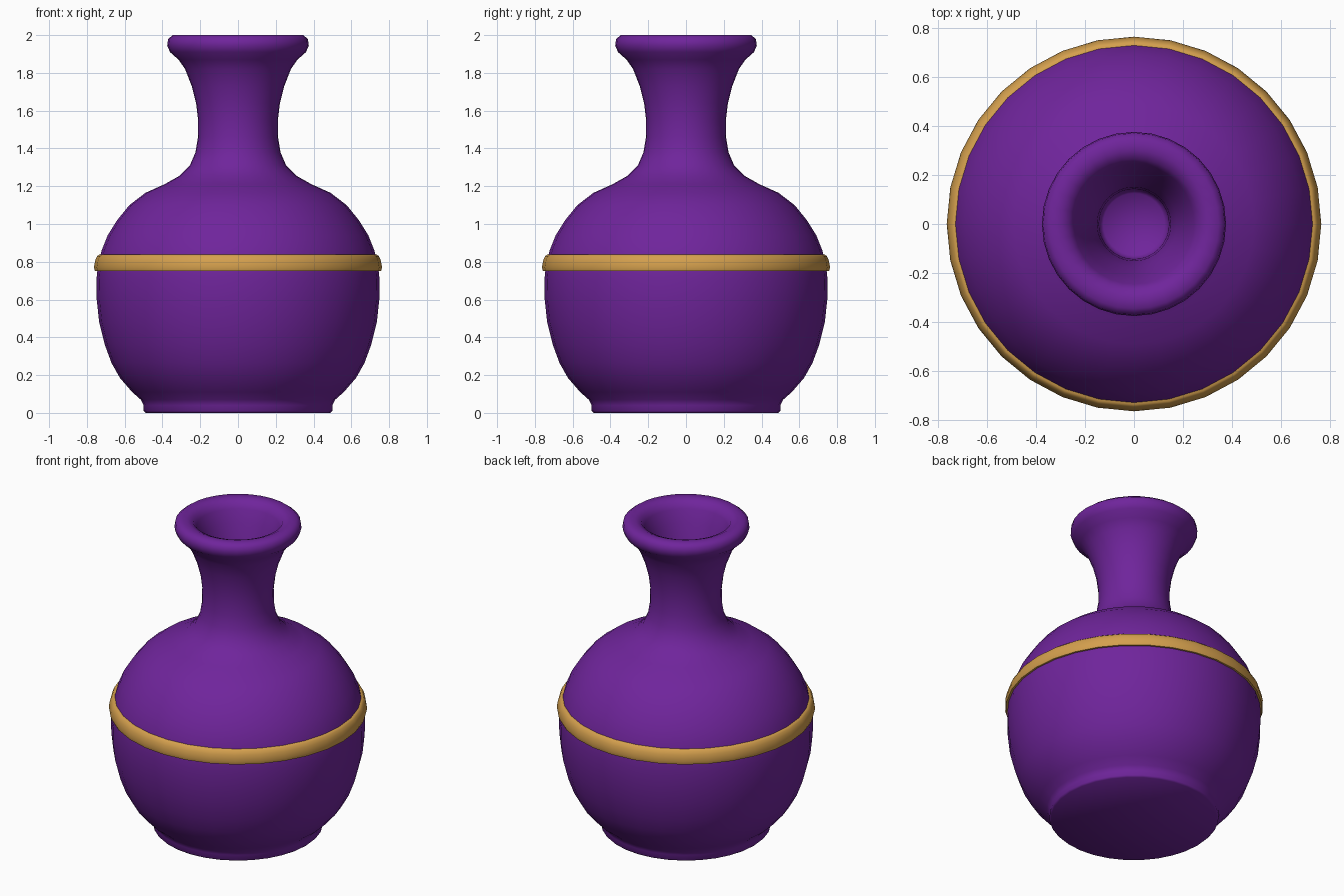
import bpy
import bmesh
import math

if "Cube" in bpy.data.objects:
    bpy.data.objects.remove(bpy.data.objects["Cube"], do_unlink=True)

SIDES = 32


def material(name, rgb):
    mat = bpy.data.materials.new(name)
    mat.use_nodes = True
    colour = (*rgb, 1.0)
    mat.diffuse_color = colour
    mat.node_tree.nodes["Principled BSDF"].inputs["Base Color"].default_value = colour
    return mat


def lathe(name, profile, mat, closed=False):
    """Spin a (radius, height) profile round the z axis."""
    bm = bmesh.new()
    verts = [bm.verts.new((r, 0, z)) for r, z in profile]
    edges = [bm.edges.new(pair) for pair in zip(verts, verts[1:])]
    if closed:
        edges.append(bm.edges.new((verts[-1], verts[0])))
    bmesh.ops.spin(bm, geom=verts + edges, cent=(0, 0, 0), axis=(0, 0, 1),
                   angle=math.tau, steps=SIDES, use_duplicate=False)
    bmesh.ops.remove_doubles(bm, verts=bm.verts[:], dist=0.0005)
    bmesh.ops.recalc_face_normals(bm, faces=bm.faces[:])
    mesh = bpy.data.meshes.new(name)
    bm.to_mesh(mesh)
    bm.free()
    mesh.materials.append(mat)
    obj = bpy.data.objects.new(name, mesh)
    bpy.context.collection.objects.link(obj)
    bpy.ops.object.select_all(action="DESELECT")
    obj.select_set(True)
    bpy.context.view_layer.objects.active = obj
    bpy.ops.object.shade_smooth_by_angle(angle=math.radians(60))
    return obj


purple = material("purple glaze", (0.16, 0.018, 0.33))
gold = material("gold", (0.66, 0.35, 0.075))

# Foot, round belly, shoulder and flared neck
outside = [
    (0, 0), (0.49, 0), (0.5, 0.01), (0.5, 0.04), (0.515, 0.07),
    (0.56, 0.11), (0.625, 0.185), (0.67, 0.265), (0.705, 0.36),
    (0.735, 0.48), (0.748, 0.6), (0.75, 0.7), (0.742, 0.78),
    (0.722, 0.86), (0.69, 0.94), (0.64, 1.02), (0.575, 1.1),
    (0.49, 1.165), (0.39, 1.21), (0.31, 1.255), (0.255, 1.31),
    (0.225, 1.38), (0.212, 1.46), (0.211, 1.55), (0.222, 1.64),
    (0.245, 1.73), (0.28, 1.82), (0.315, 1.87),
]
# Rolled lip and the hollow of the neck
inside = [
    (0.36, 1.91), (0.375, 1.945), (0.37, 1.98), (0.345, 2),
    (0.3, 2), (0.265, 1.985), (0.245, 1.95), (0.215, 1.87),
    (0.175, 1.74), (0.15, 1.62), (0.143, 1.5), (0.14, 1.42),
    (0.125, 1.4), (0, 1.395),
]
lathe("vase_body", outside + inside, purple)

# Raised band round the belly
lathe("belly_band", [(0.72, 0.75), (0.757, 0.75), (0.763, 0.77),
                     (0.755, 0.81), (0.745, 0.83), (0.735, 0.838),
                     (0.71, 0.838)], gold, closed=True)
